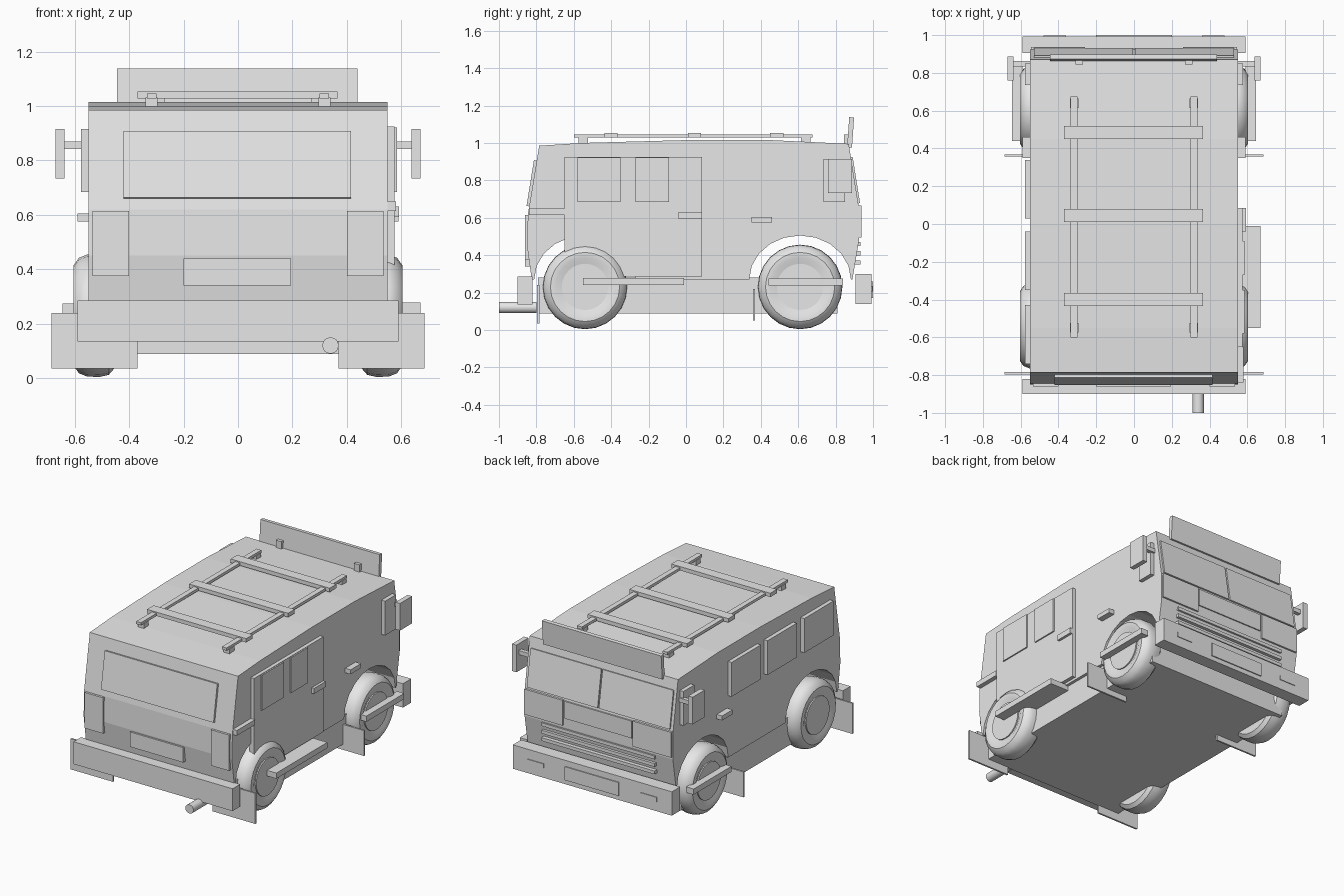
import bpy, bmesh, math

if "Cube" in bpy.data.objects:
    bpy.data.objects.remove(bpy.data.objects["Cube"])

grey = bpy.data.materials.new("plain_grey")
grey.diffuse_color = (0.8, 0.8, 0.8, 1)
grey.use_nodes = True
grey.node_tree.nodes["Principled BSDF"].inputs["Base Color"].default_value = grey.diffuse_color


def finish(name, bm):
    bmesh.ops.recalc_face_normals(bm, faces=bm.faces)
    me = bpy.data.meshes.new(name)
    bm.to_mesh(me)
    bm.free()
    ob = bpy.data.objects.new(name, me)
    bpy.context.collection.objects.link(ob)
    me.materials.append(grey)
    return ob


def box(name, x, y, z, tilt=0):
    """Box from (min, max) ranges, optionally leaned about the x axis."""
    bm = bmesh.new()
    bmesh.ops.create_cube(bm, size=1)
    for v in bm.verts:
        v.co = [v.co[i] * (r[1] - r[0]) for i, r in enumerate((x, y, z))]
    ob = finish(name, bm)
    ob.location = [sum(r) / 2 for r in (x, y, z)]
    ob.rotation_euler.x = tilt
    return ob


def pair(name, x, y, z, tilt=0):
    """Box on the right side and its mirror image on the left."""
    box(name + "_right", x, y, z, tilt)
    box(name + "_left", (-x[1], -x[0]), y, z, tilt)


def smooth(ob):
    bpy.ops.object.select_all(action='DESELECT')
    ob.select_set(True)
    bpy.context.view_layer.objects.active = ob
    bpy.ops.object.shade_smooth_by_angle(angle=math.radians(35))


def lathe(name, profile, centre, segments=24):
    """Spin an (x, radius) profile around an x-parallel axis."""
    bm = bmesh.new()
    rings = []
    for x, r in profile:
        rings.append([bm.verts.new((x, r * math.cos(2 * math.pi * i / segments),
                                    r * math.sin(2 * math.pi * i / segments)))
                      for i in range(segments)])
    for a, b in zip(rings, rings[1:]):
        for i in range(segments):
            j = (i + 1) % segments
            bm.faces.new((a[i], a[j], b[j], b[i]))
    bm.faces.new(rings[0])
    bm.faces.new(rings[-1])
    ob = finish(name, bm)
    ob.location = centre
    smooth(ob)
    return ob


# Body shell: side profile with two wheel arches, extruded across the width
AXLES = {"front": 0.61, "rear": -0.54}


def arch(cy):
    return [(cy + 0.272 * math.cos(t), 0.27 + 0.235 * math.sin(t))
            for t in (math.pi * k / 10 for k in range(11))]


profile = [(-0.825, 0.27), (-0.85, 0.45), (-0.845, 0.62), (-0.785, 0.985), (-0.55, 1.0),
           (0.0, 1.015), (0.45, 1.015), (0.87, 0.995), (0.925, 0.65), (0.925, 0.48),
           (0.89, 0.27)] + arch(AXLES["front"]) + arch(AXLES["rear"])
bm = bmesh.new()
face = bm.faces.new([bm.verts.new((-0.55, y, z)) for y, z in profile])
res = bmesh.ops.extrude_face_region(bm, geom=[face])
bmesh.ops.translate(bm, vec=(1.1, 0, 0),
                    verts=[g for g in res["geom"] if isinstance(g, bmesh.types.BMVert)])
bmesh.ops.triangulate(bm, faces=[f for f in bm.faces if len(f.verts) > 4])
finish("body", bm)
box("chassis", (-0.53, 0.53), (-0.79, 0.81), (0.088, 0.28))

# Wheels with hub discs
tyre = [(0.455, 0.15), (0.455, 0.195), (0.475, 0.218), (0.51, 0.226), (0.555, 0.224),
        (0.585, 0.212), (0.604, 0.185), (0.604, 0.155), (0.592, 0.13)]
for end, cy in AXLES.items():
    for side, s in (("right", 1), ("left", -1)):
        lathe(f"{end}_tyre_{side}", [(s * x, r) for x, r in tyre], (0, cy, 0.23))
        lathe(f"{end}_hub_{side}", [(s * 0.55, 0.124), (s * 0.6, 0.124)], (0, cy, 0.23))

# Bumpers, front plate and fog lamps
box("rear_bumper", (-0.59, 0.59), (-0.9, -0.82), (0.135, 0.285))
box("front_bumper", (-0.59, 0.59), (0.905, 0.993), (0.14, 0.3))
box("front_plate", (-0.2, 0.2), (0.99, 1.0), (0.17, 0.26))
pair("fog_lamp", (0.36, 0.48), (0.99, 0.998), (0.205, 0.235))

# Mud flaps, wheel bars and side step
pair("rear_mud_flap", (0.37, 0.685), (-0.796, -0.784), (0.035, 0.24))
pair("front_mud_flap", (0.37, 0.685), (0.357, 0.369), (0.05, 0.22))
pair("wheel_bar", (0.59, 0.645), (0.44, 0.84), (0.237, 0.275))
box("side_step", (0.53, 0.67), (-0.55, -0.01), (0.24, 0.278))

# Exhaust
exhaust = lathe("exhaust_pipe", [(-0.1, 0.03), (0.1, 0.03)], (0.34, -0.9, 0.12), 16)
exhaust.rotation_euler.z = math.pi / 2

# Rear details
box("rear_window", (-0.42, 0.415), (-0.833, -0.815), (0.66, 0.908), -0.16)
pair("tail_lamp", (0.4, 0.535), (-0.86, -0.83), (0.375, 0.615))
box("rear_plate", (-0.2, 0.195), (-0.86, -0.83), (0.34, 0.44))

# Windscreen, headlamps and grille
pair("windscreen", (0.005, 0.53), (0.889, 0.911), (0.675, 0.925), 0.158)
pair("headlamp", (0.26, 0.545), (0.91, 0.937), (0.495, 0.665))
box("nose_panel", (-0.25, 0.25), (0.91, 0.933), (0.545, 0.66))
for i, z in enumerate((0.36, 0.41, 0.46)):
    box(f"grille_bar_{i}", (-0.42, 0.42), (0.895, 0.933), (z - 0.011, z + 0.011))

# Sun visor and brackets
box("sun_visor", (-0.445, 0.44), (0.867, 0.893), (0.975, 1.137), -0.07)
pair("visor_bracket", (0.27, 0.31), (0.845, 0.88), (0.985, 1.045))

# Sliding door on the right with windows, handle and rail
box("sliding_door", (0.54, 0.575), (-0.65, 0.085), (0.287, 0.925))
box("door_window_rear", (0.56, 0.584), (-0.58, -0.35), (0.685, 0.922))
box("door_window_front", (0.56, 0.584), (-0.27, -0.09), (0.685, 0.922))
box("sliding_handle", (0.56, 0.592), (-0.04, 0.085), (0.593, 0.63))
box("door_rail", (0.54, 0.58), (-0.84, -0.65), (0.615, 0.65))

# Left windows, cab windows and handles
for i, y in enumerate((0.03, -0.35, -0.74)):
    box(f"left_window_{i}", (-0.577, -0.54), (y, y + 0.31), (0.685, 0.915))
pair("cab_window", (0.54, 0.577), (0.735, 0.85), (0.685, 0.915))
pair("cab_handle", (0.54, 0.59), (0.35, 0.46), (0.575, 0.605))

# Mirrors
pair("mirror", (0.637, 0.67), (0.76, 0.887), (0.733, 0.915))
pair("mirror_arm", (0.54, 0.64), (0.835, 0.862), (0.842, 0.87))

# Roof rack
pair("rack_rail", (0.3, 0.335), (-0.6, 0.675), (1.028, 1.046))
for i, y in enumerate((-0.4, 0.045, 0.485)):
    box(f"rack_crossbar_{i}", (-0.37, 0.365), (y - 0.035, y + 0.035), (1.028, 1.054))
for end, y in (("front", 0.64), ("rear", -0.55)):
    pair("rack_foot_" + end, (0.295, 0.34), (y - 0.025, y + 0.025), (0.995, 1.032))
